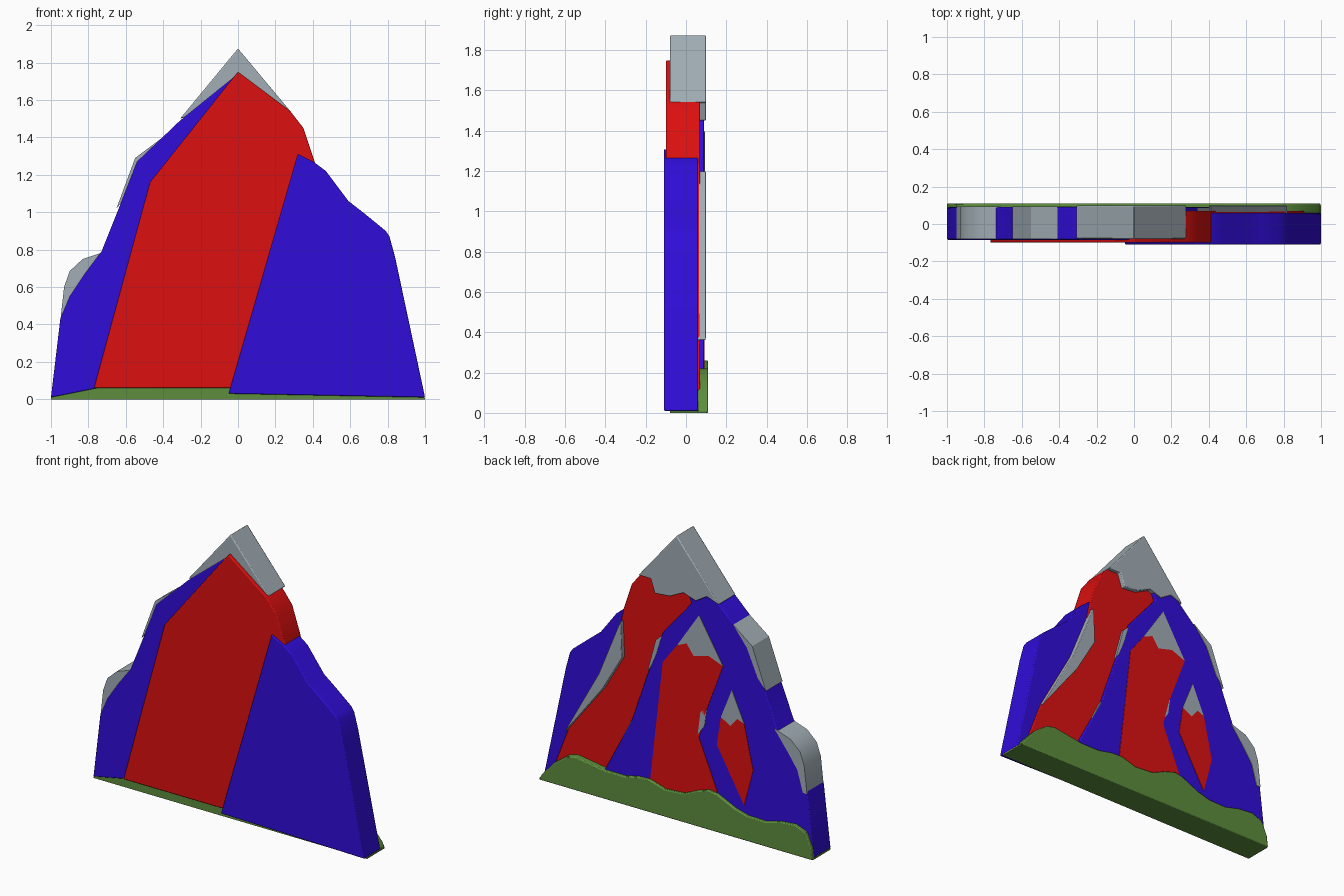
import bpy
import bmesh

default_cube = bpy.data.objects.get("Cube")
if default_cube:
    bpy.data.objects.remove(default_cube, do_unlink=True)


def make_material(name, red, green, blue):
    """One flat colour, used by the viewport and by renders."""
    material = bpy.data.materials.new(name)
    material.use_nodes = True
    colour = (red, green, blue, 1)
    material.diffuse_color = colour
    shader = material.node_tree.nodes["Principled BSDF"]
    shader.inputs["Base Color"].default_value = colour
    shader.inputs["Roughness"].default_value = 0.6
    return material


RED = make_material("rock red", .72, .005, .005)
BLUE = make_material("deep blue", .03, .004, .7)
GREY = make_material("stone grey", .36, .42, .46)
GREEN = make_material("meadow green", .11, .27, .046)


def slab(name, outline, front, back, material, rounding=.006):
    """Extrude an outline of (x, z) points from front to back along y."""
    bm = bmesh.new()
    face = bm.faces.new([bm.verts.new((x, front, z)) for x, z in outline])
    extruded = bmesh.ops.extrude_face_region(bm, geom=[face])
    moved = [v for v in extruded["geom"] if isinstance(v, bmesh.types.BMVert)]
    bmesh.ops.translate(bm, verts=moved, vec=(0, back - front, 0))
    bmesh.ops.recalc_face_normals(bm, faces=bm.faces)
    mesh = bpy.data.meshes.new(name)
    bm.to_mesh(mesh)
    bm.free()
    mesh.materials.append(material)
    part = bpy.data.objects.new(name, mesh)
    bpy.context.collection.objects.link(part)
    if rounding:
        bevel = part.modifiers.new("soft edges", "BEVEL")
        bevel.width = rounding
        bevel.segments = 2
        bevel.limit_method = "ANGLE"
        bevel.angle_limit = 1
    return part


# Main slabs, from the front of the mountain to its back
slab("front_foothill", [
    (-.05, .03), (.32, 1.31), (.41, 1.265), (.47, 1.22), (.59, 1.06),
    (.68, .99), (.79, .9), (.81, .87), (.84, .76), (1, .01),
], -.11, .06, BLUE)

slab("main_peak", [
    (-.77, .06), (-.47, 1.16), (0, 1.75), (.28, 1.54), (.35, 1.45),
    (.41, 1.27), (.44, 1.13), (.57, .81), (.81, .38), (.91, .12), (.91, .06),
], -.1, .07, RED)

slab("rear_ridge", [
    (-1, .01), (-.95, .43), (-.9, .55), (-.82, .67), (-.73, .79),
    (-.63, 1.04), (-.54, 1.27), (-.31, 1.49), (0, 1.74),
    (-.1, 1.45), (.11, 1.2), (.16, 1.04), (.22, .9), (.34, .55),
    (.54, .17), (.54, .06), (-.75, .06),
], -.085, .09, BLUE)

# Grey stone cap with a jagged lower edge
slab("summit_cap", [
    (0, 1.875), (.28, 1.54), (.19, 1.54), (.16, 1.45), (.05, 1.46),
    (-.05, 1.51), (-.14, 1.48), (-.22, 1.53), (-.31, 1.5),
], -.08, .1, GREY)

# Grey ledges wrapping the outer slope
slab("upper_ledge", [
    (-.41, 1.395), (-.55, 1.29), (-.65, 1.02), (-.59, 1.09), (-.51, 1.27),
], -.08, .094, GREY, 0)
slab("lower_ledge", [
    (-.71, .79), (-.83, .75), (-.9, .685), (-.93, .6), (-.95, .42),
    (-.92, .42), (-.88, .56), (-.81, .66),
], -.08, .094, GREY, 0)

# Grey outcrops on the rear of the main peak
slab("slope_outcrop", [
    (.41, 1.2), (.44, 1.13), (.57, .81), (.82, .36), (.54, .72), (.4, .96),
], .05, .1, GREY, .004)
slab("high_outcrop", [
    (.06, 1.23), (.16, 1.14), (.22, .92), (.15, 1.02),
], .05, .087, GREY, 0)
slab("low_outcrop", [
    (.34, .56), (.4, .44), (.44, .34), (.34, .43),
], .05, .087, GREY, 0)

# Two smaller peaks set as thin plates on the rear ridge
PLATES = [
    ("middle_peak", RED, [
        (0, 1.15), (.105, 1.01), (.21, .1), (-.36, .1), (-.16, .58),
        (-.2, .74), (-.335, 1.1), (-.23, 1.14), (-.12, 1.11), (-.07, 1.18),
    ]),
    ("middle_cap", GREY, [
        (-.16, 1.39), (0, 1.15), (-.07, 1.18), (-.12, 1.11),
        (-.23, 1.14), (-.335, 1.1),
    ]),
    ("middle_outcrop", GREY, [
        (-.22, .81), (-.17, .75), (-.15, .6), (-.2, .67),
    ]),
    ("small_peak", RED, [
        (-.32, .76), (-.29, .57), (-.49, .22), (-.555, .47), (-.49, .76),
        (-.44, .78), (-.39, .72),
    ]),
    ("small_cap", GREY, [
        (-.4, .96), (-.32, .76), (-.39, .72), (-.44, .78), (-.49, .76),
    ]),
]
for name, material, outline in PLATES:
    slab(name, outline, .088, .093, material, 0)

# Green ground: a wavy rear hill and a low plinth under the slabs
slab("grass_hill", [
    (1, 0), (.98, .04), (.89, .14), (.8, .205), (.74, .22), (.67, .21),
    (.52, .187), (.38, .187), (.27, .21), (.19, .213), (.08, .18),
    (-.06, .19), (-.16, .235), (-.24, .26), (-.3, .25), (-.43, .19),
    (-.52, .165), (-.65, .162), (-.76, .19), (-.87, .2), (-.95, .17),
    (-.99, .08), (-1, 0),
], .06, .11, GREEN)
slab("ground_plinth", [
    (-1, 0), (-1, .01), (-.74, .062), (-.04, .065), (-.04, .03),
    (1, .01), (1, 0),
], -.08, .1, GREEN, 0)

# Smooth the rounded rims while keeping corners crisp
bpy.ops.object.select_all(action="DESELECT")
for part in bpy.context.collection.objects:
    if part.type == "MESH":
        part.select_set(True)
        bpy.context.view_layer.objects.active = part
bpy.ops.object.shade_smooth_by_angle()
